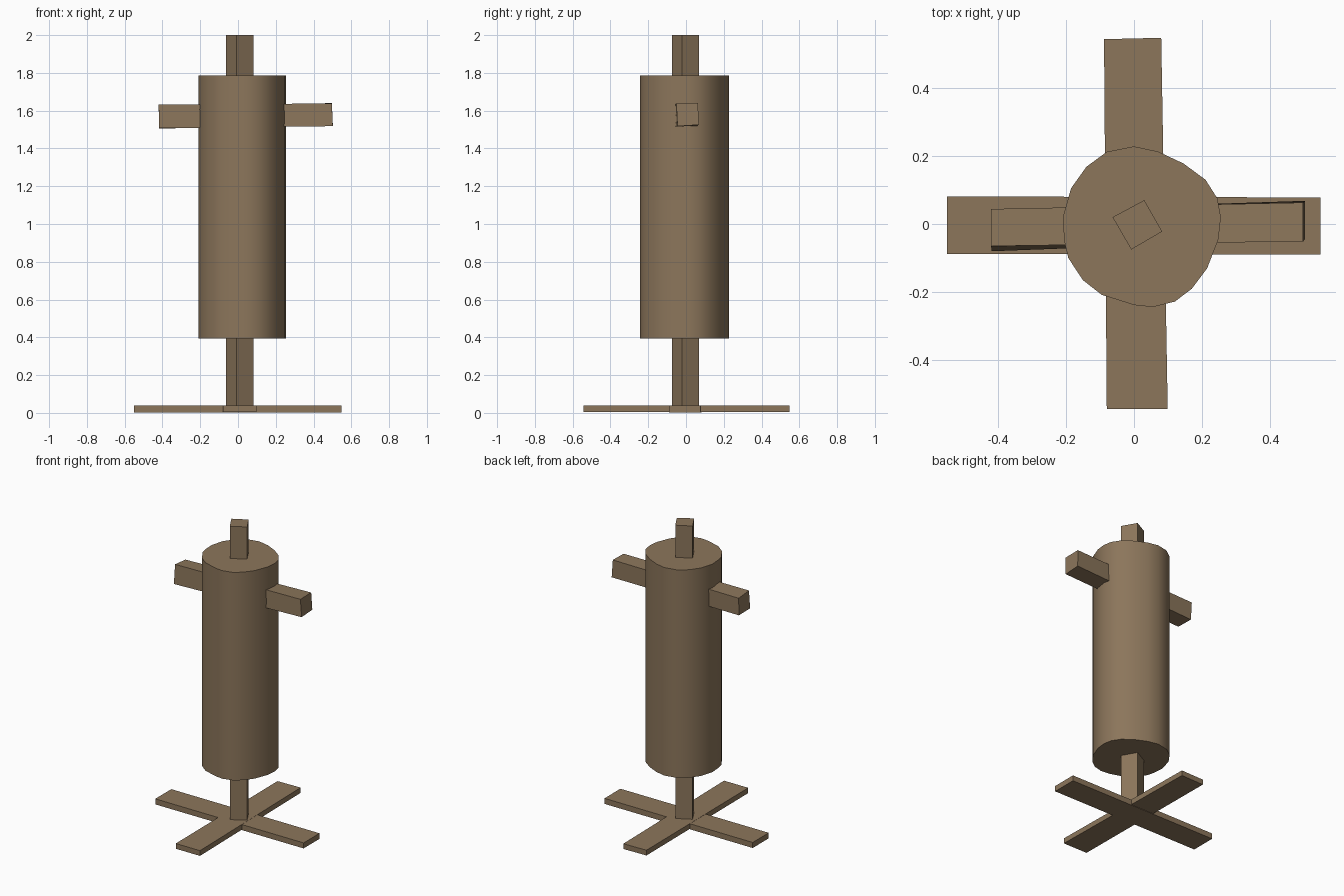
import bpy, bmesh, math

if "Cube" in bpy.data.objects:
    bpy.data.objects.remove(bpy.data.objects["Cube"])

wood = bpy.data.materials.new("brown wood")
wood.diffuse_color = (0.262, 0.181, 0.105, 1)
wood.use_nodes = True
wood.node_tree.nodes["Principled BSDF"].inputs["Base Color"].default_value = wood.diffuse_color


def loft(name, lower, upper, smooth=False):
    """Closed solid between two matching rings of 3D points."""
    bm = bmesh.new()
    a = [bm.verts.new(p) for p in lower]
    b = [bm.verts.new(p) for p in upper]
    n = len(a)
    bm.faces.new(a[::-1])
    bm.faces.new(b)
    for i in range(n):
        j = (i + 1) % n
        bm.faces.new((a[i], a[j], b[j], b[i]))
    bmesh.ops.recalc_face_normals(bm, faces=bm.faces)
    me = bpy.data.meshes.new(name)
    bm.to_mesh(me)
    bm.free()
    me.materials.append(wood)
    ob = bpy.data.objects.new(name, me)
    bpy.context.collection.objects.link(ob)
    if smooth:
        bpy.ops.object.select_all(action='DESELECT')
        ob.select_set(True)
        bpy.context.view_layer.objects.active = ob
        bpy.ops.object.shade_smooth_by_angle(angle=math.radians(40))
    return ob


def prism(name, outline, z0, z1, smooth=False):
    return loft(name, [(x, y, z0) for x, y in outline],
                [(x, y, z1) for x, y in outline], smooth)


# Crossed foot planks
prism("foot_plank_side", [(-0.55, -0.088), (0.548, -0.09), (0.548, 0.078), (-0.55, 0.081)], 0.002, 0.039)
prism("foot_plank_front", [(-0.08, -0.543), (0.099, -0.543), (0.08, 0.547), (-0.088, 0.543)], 0.005, 0.04)

# Square post, turned about its own axis
prism("post", [(-0.008, -0.075), (0.083, -0.022), (0.03, 0.07), (-0.063, 0.02)], 0.003, 2.0)

# Slightly irregular round log body
body = [(0, 0.228), (0.07, 0.213), (0.145, 0.178), (0.21, 0.13), (0.245, 0.075),
        (0.255, 0.02), (0.248, -0.045), (0.215, -0.13), (0.17, -0.19), (0.12, -0.228),
        (0.055, -0.244), (0, -0.238), (-0.095, -0.208), (-0.15, -0.165), (-0.193, -0.10),
        (-0.205, -0.05), (-0.209, 0.02), (-0.185, 0.105), (-0.14, 0.168), (-0.08, 0.212)]
prism("log_body", body, 0.395, 1.785, True)

# Cross bar through the body, slightly tilted and turned
loft("arm_bar",
     [(-0.418, -0.08, 1.507), (-0.418, 0.038, 1.505), (-0.42, 0.044, 1.622), (-0.42, -0.065, 1.632)],
     [(0.502, -0.045, 1.518), (0.502, 0.068, 1.525), (0.497, 0.063, 1.64), (0.497, -0.051, 1.638)])
